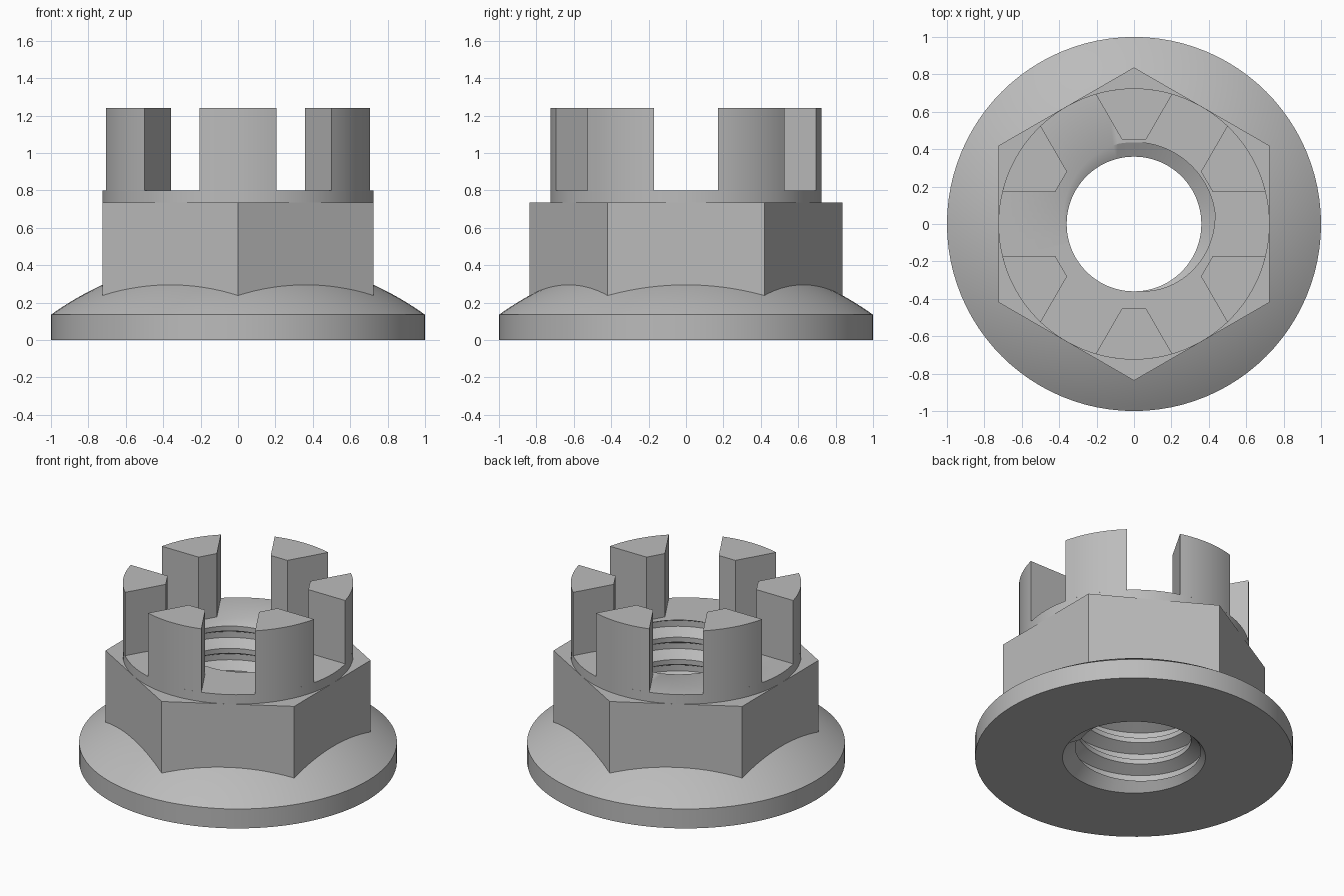
import bpy, bmesh
from math import radians, sin, cos, asin, sqrt, pi, tau

if "Cube" in bpy.data.objects:
    bpy.data.objects.remove(bpy.data.objects["Cube"])

steel = bpy.data.materials.new("grey steel")
steel.use_nodes = True
GREY = (0.5, 0.5, 0.5, 1)
steel.diffuse_color = GREY
steel.node_tree.nodes["Principled BSDF"].inputs["Base Color"].default_value = GREY

COLLAR_R, COLLAR_Z, FLOOR_Z = 0.725, 0.735, 0.8
MINOR, MAJOR, PITCH = 0.36, 0.437, 0.155
ROOT, CREST = 0.13, 0.39          # thread profile breakpoints, in pitches
CHAMFER = 0.45


def finish(name, bm):
    """Clean the mesh, link it and shade it with sharp creases kept."""
    bmesh.ops.remove_doubles(bm, verts=bm.verts, dist=1e-5)
    mesh = bpy.data.meshes.new(name)
    bm.to_mesh(mesh)
    bm.free()
    mesh.materials.append(steel)
    obj = bpy.data.objects.new(name, mesh)
    bpy.context.collection.objects.link(obj)
    bpy.ops.object.select_all(action='DESELECT')
    obj.select_set(True)
    bpy.context.view_layer.objects.active = obj
    bpy.ops.object.shade_smooth_by_angle(angle=radians(30))
    return obj


def sweep(name, profile, segments, start=0.0):
    """Turn a (radius, height) profile, which may vary with angle, round z."""
    bm = bmesh.new()
    columns = []
    for i in range(segments + 1):
        t = tau * i / segments
        columns.append([bm.verts.new((r * cos(t + start), r * sin(t + start), z))
                        for r, z in profile(t)])
    for a, b in zip(columns, columns[1:]):
        for k in range(len(a) - 1):
            bm.faces.new((a[k], b[k], b[k + 1], a[k + 1]))
    return finish(name, bm)


# Domed flange washer
def flange_profile(t):
    centre = -1.27
    radius = sqrt(1 + (0.135 - centre) ** 2)
    dome = [1 - 0.3 * k / 10 for k in range(11)]
    return [(CHAMFER, 0), (1, 0)] + [
        (r, centre + sqrt(radius ** 2 - r ** 2)) for r in dome]


sweep("flange", flange_profile, 96)

# Hexagonal body with corners toward front and back
HEX_R = COLLAR_R / cos(pi / 6)
sweep("hex_body",
      lambda t: [(HEX_R, 0.2), (HEX_R, COLLAR_Z), (0.6, COLLAR_Z)],
      6, pi / 2)


# Collar, slot floor and threaded bore with a chamfered mouth
def thread_radius(t, z):
    u = (z - FLOOR_Z) / PITCH - (t - radians(55)) / tau
    d = abs(u - round(u))
    blend = min(max((d - ROOT) / (CREST - ROOT), 0), 1)
    return MAJOR + (MINOR - MAJOR) * blend


def bore_profile(t):
    mouth = 0.0
    while CHAMFER - mouth > thread_radius(t, mouth):
        mouth += 0.001
    points = [(COLLAR_R, COLLAR_Z), (COLLAR_R, FLOOR_Z)]
    for turn in range(1, -9, -1):
        for b in (CREST, ROOT, -ROOT, -CREST):
            z = FLOOR_Z + PITCH * ((t - radians(55)) / tau + turn + b)
            z = min(max(z, mouth), FLOOR_Z)
            points.append((thread_radius(t, z), z))
    return points + [(CHAMFER, 0)]


sweep("collar_and_threaded_bore", bore_profile, 96)


# Six crown teeth separated by parallel-sided slots
def crown_tooth(index):
    half_slot, inner_r, top = 0.17, 0.455, 1.24
    middle = radians(30 + 60 * index)
    outer = pi / 6 - asin(half_slot / COLLAR_R)
    inner = pi / 6 - asin(half_slot / inner_r)
    outline = [(inner_r, inner), (inner_r, -inner)]
    outline += [(COLLAR_R, outer * (k / 5 - 1)) for k in range(11)]
    bm = bmesh.new()
    base = bm.faces.new([
        bm.verts.new((r * cos(middle + a), r * sin(middle + a), FLOOR_Z))
        for r, a in outline])
    grown = bmesh.ops.extrude_face_region(bm, geom=[base], use_keep_orig=True)
    for v in grown["geom"]:
        if isinstance(v, bmesh.types.BMVert):
            v.co.z = top
    bmesh.ops.recalc_face_normals(bm, faces=bm.faces)
    finish(f"crown_tooth_{index + 1}", bm)


for i in range(6):
    crown_tooth(i)
